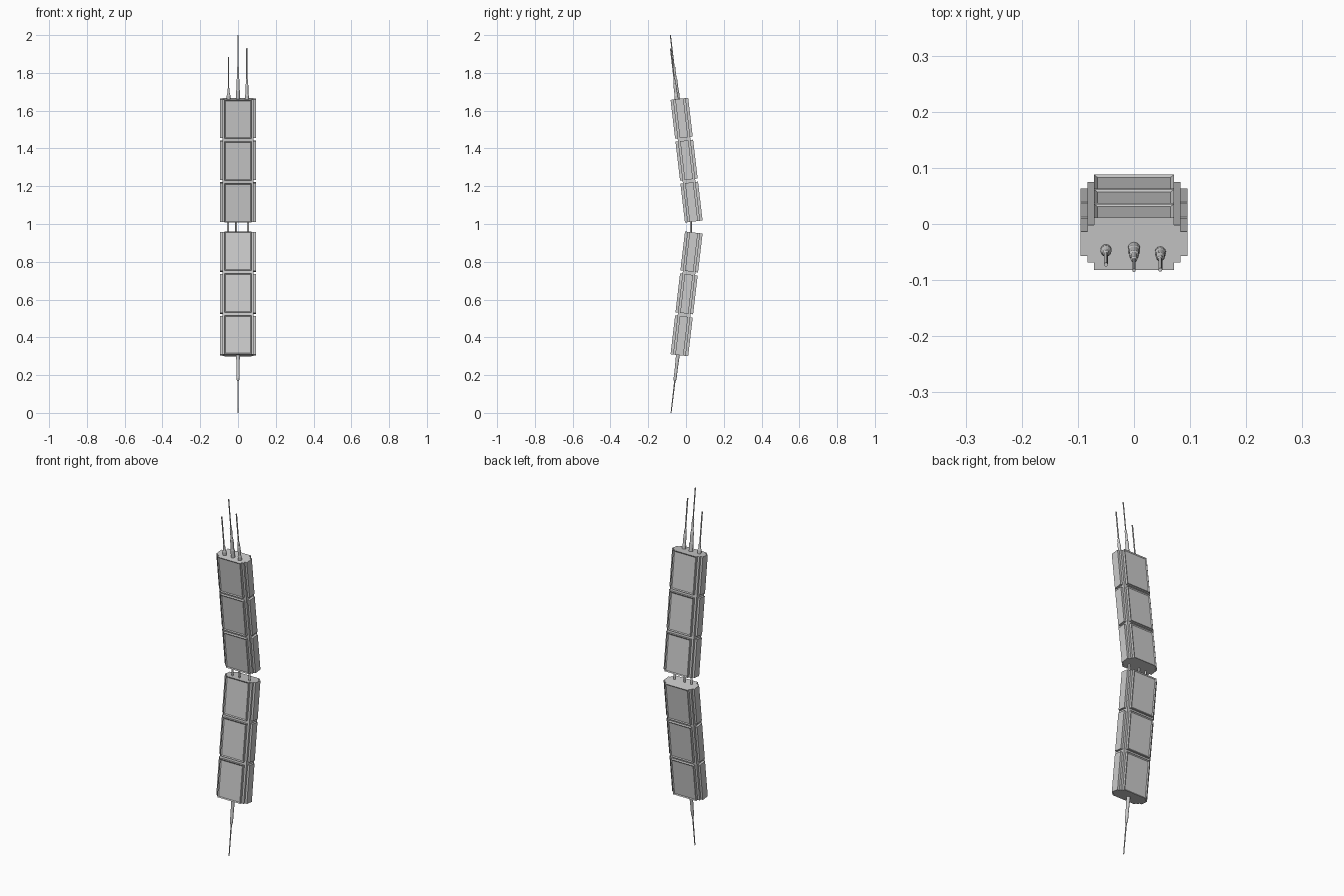
import bpy, bmesh, math
from mathutils import Matrix

if "Cube" in bpy.data.objects:
    bpy.data.objects.remove(bpy.data.objects["Cube"])

TILT = math.radians(6.7)
HALF = 0.327                     # half length of a body segment
CX, CY = 0.083, 0.0335           # half width and depth of the core

grey = bpy.data.materials.new("light_grey")
grey.diffuse_color = (0.6, 0.6, 0.6, 1)
grey.use_nodes = True
grey.node_tree.nodes["Principled BSDF"].inputs["Base Color"].default_value = grey.diffuse_color


def finish(name, bm, matrix):
    bmesh.ops.recalc_face_normals(bm, faces=bm.faces)
    me = bpy.data.meshes.new(name)
    bm.to_mesh(me)
    bm.free()
    me.materials.append(grey)
    ob = bpy.data.objects.new(name, me)
    bpy.context.collection.objects.link(ob)
    ob.matrix_world = matrix
    return ob


def box(name, matrix, centre, size, recess_axis=None):
    """Box, optionally with a recessed panel on the face towards recess_axis (+-y)."""
    bm = bmesh.new()
    bmesh.ops.create_cube(bm, size=1, matrix=Matrix.Translation(centre) @ Matrix.Diagonal((*size, 1)))
    if recess_axis:
        bm.normal_update()
        face = [f for f in bm.faces if f.normal.y * recess_axis > 0.9]
        bmesh.ops.inset_region(bm, faces=face, thickness=0.008, depth=0)
        bmesh.ops.translate(bm, verts=face[0].verts, vec=(0, -0.004 * recess_axis, 0))
    return finish(name, bm, matrix)


def lathe(name, matrix, x, y, profile, sides=12):
    """Stepped rod turned from (radius, height) points."""
    bm = bmesh.new()
    rings = []
    for r, z in profile:
        rings.append([bm.verts.new((x + r * math.cos(2 * math.pi * i / sides),
                                    y + r * math.sin(2 * math.pi * i / sides), z)) for i in range(sides)])
    for a, b in zip(rings, rings[1:]):
        for i in range(sides):
            j = (i + 1) % sides
            bm.faces.new((a[i], a[j], b[j], b[i]))
    bm.faces.new(rings[0])
    bm.faces.new(rings[-1])
    return finish(name, bm, matrix)


def segment(label, z, tilt):
    """Core bar with three modules of raised plates on its four sides."""
    m = Matrix.Translation((0, 0.003, z)) @ Matrix.Rotation(tilt, 4, 'X')
    box(label + "_core", m, (0, 0, 0), (2 * CX, 2 * CY, 2 * HALF))
    for k in (-1, 0, 1):
        h = k * 0.2235
        for s, side in ((-1, "front"), (1, "back")):
            box(f"{label}_{side}_panel", m, (0, s * (CY + 0.006), h), (0.142, 0.015, 0.207), s)
        for s, side in ((-1, "left"), (1, "right")):
            box(f"{label}_{side}_plate", m, (s * (CX + 0.005), 0, h), (0.014, 0.044, 0.207))
    return m


upper = segment("upper_body", 1.338, TILT)
lower = segment("lower_body", 0.63, -TILT)

# antennas on the top end
B = HALF - 0.004
lathe("tall_antenna", upper, 0, -0.008,
      [(0.011, B), (0.011, 0.37), (0.009, 0.375), (0.009, 0.43), (0.006, 0.436),
       (0.006, 0.497), (0.003, 0.502), (0.003, 0.668)])
lathe("left_antenna", upper, -0.05, -0.011,
      [(0.010, B), (0.010, 0.345), (0.006, 0.36), (0.006, 0.38), (0.0035, 0.385), (0.0035, 0.552)])
lathe("right_antenna", upper, 0.047, -0.015,
      [(0.010, B), (0.010, 0.345), (0.008, 0.355), (0.008, 0.40), (0.0055, 0.41),
       (0.0055, 0.43), (0.0035, 0.435), (0.0035, 0.598)])

# single antenna on the bottom end
lathe("bottom_antenna", lower, 0, -0.008,
      [(0.010, -B), (0.009, -0.36), (0.008, -0.40), (0.008, -0.45), (0.006, -0.463),
       (0.0035, -0.466), (0.0025, -0.6355)])

# rods joining the two segments
for x in (-0.053, -0.01, 0.053):
    lathe("joining_rod", Matrix.Identity(4), x, 0.026, [(0.005, 0.945), (0.005, 1.025)])
